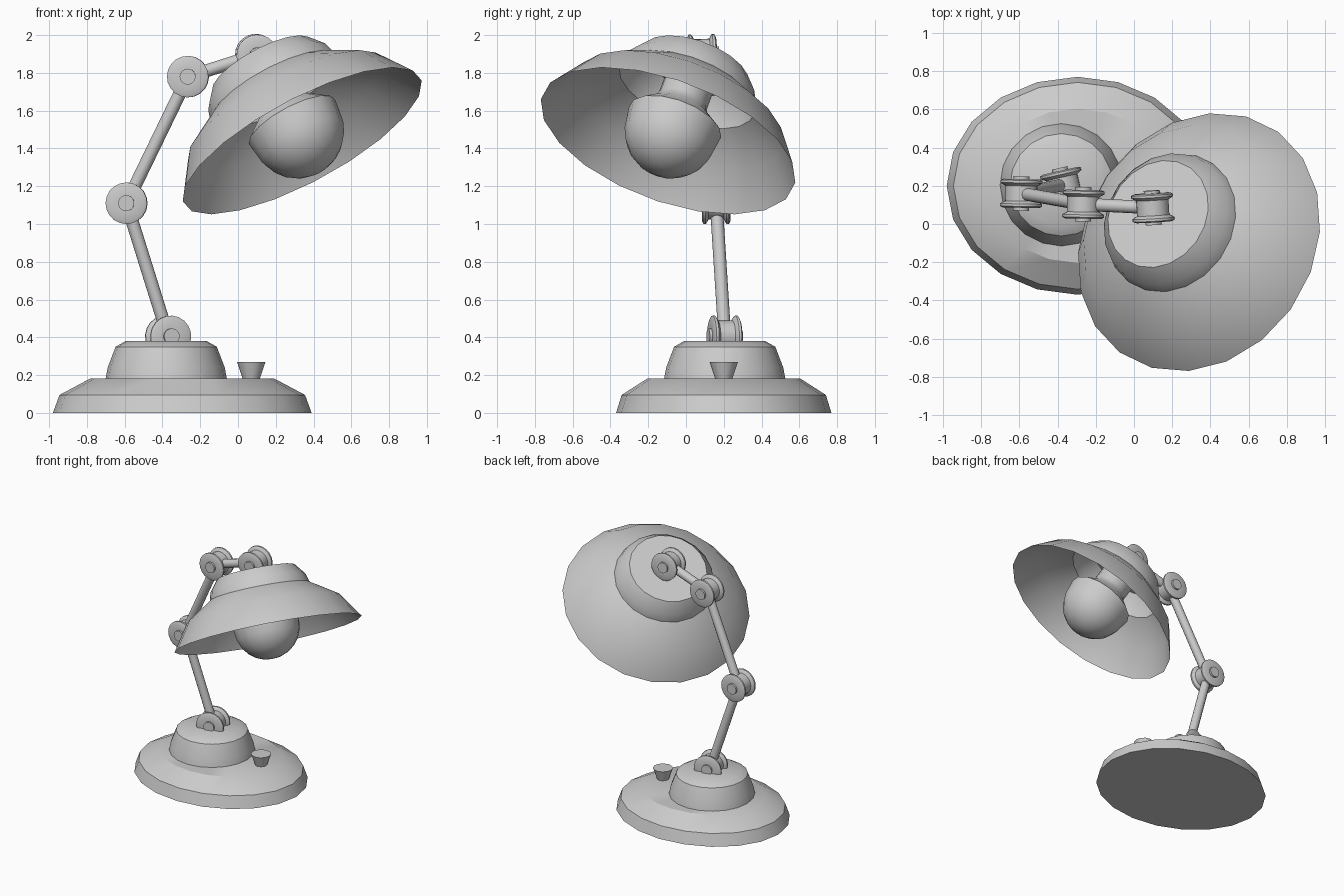
import bpy, bmesh, math
from mathutils import Vector

if "Cube" in bpy.data.objects:
    bpy.data.objects.remove(bpy.data.objects["Cube"])


def lathe(name, profile, origin, axis=(0, 0, 1), segs=20, sx=1.0, sy=1.0, angle=32):
    """Spin (radius, distance) points about an axis; radius 0 makes a pole."""
    bm = bmesh.new()
    rot = Vector((0, 0, 1)).rotation_difference(Vector(axis).normalized())
    rings = []
    for r, t in profile:
        n = 1 if r == 0 else segs
        ring = []
        for i in range(n):
            a = 2 * math.pi * i / segs
            p = Vector((r * math.cos(a) * sx, r * math.sin(a) * sy, t))
            ring.append(bm.verts.new(rot @ p + Vector(origin)))
        rings.append(ring)
    for a, b in zip(rings, rings[1:]):
        for i in range(segs):
            j = (i + 1) % segs
            quad = [a[i % len(a)], a[j % len(a)], b[j % len(b)], b[i % len(b)]]
            bm.faces.new(list(dict.fromkeys(quad)))
    me = bpy.data.meshes.new(name)
    bm.to_mesh(me)
    bm.free()
    ob = bpy.data.objects.new(name, me)
    bpy.context.collection.objects.link(ob)
    bpy.ops.object.select_all(action='DESELECT')
    ob.select_set(True)
    bpy.context.view_layer.objects.active = ob
    bpy.ops.object.shade_smooth_by_angle(angle=math.radians(angle))
    return ob


# Oval foot, dome and switch knob
lathe("base_foot", [(0, 0), (0.685, 0), (0.65, 0.095), (0.485, 0.183), (0, 0.183)],
      (-0.295, 0.2, 0), sy=0.832)
lathe("base_dome", [(0.322, 0.175), (0.31, 0.24), (0.268, 0.35), (0.215, 0.38), (0, 0.38)],
      (-0.38, 0.205, 0))
lathe("switch_knob", [(0, 0.17), (0.042, 0.17), (0.075, 0.27), (0, 0.27)],
      (0.07, 0.2, 0), segs=12)

# Pivot joints: hub barrel, two flanged discs and a pin
joints = [
    ((-0.37, 0.205, 0.405), (-0.22, 0.97, 0)),
    ((-0.59, 0.16, 1.11), (0.02, 1, 0)),
    ((-0.265, 0.103, 1.78), (0.02, 1, 0)),
    ((0.098, 0.085, 1.895), (-0.06, 1, 0.03)),
]
half = [(0.085, 0.0), (0.085, 0.04), (0.1, 0.048), (0.11, 0.055), (0.11, 0.068),
        (0.095, 0.075), (0.042, 0.075), (0.042, 0.09), (0, 0.09)]
joint_profile = [(r, -t) for r, t in reversed(half)] + half[1:]
for k, (pos, axis) in enumerate(joints):
    lathe(f"joint_{k + 1}", joint_profile, pos, axis)

# Arm rods between neighbouring joints
for k in range(3):
    a, b = Vector(joints[k][0]), Vector(joints[k + 1][0])
    lathe(f"arm_rod_{k + 1}", [(0.034, 0), (0.034, (b - a).length)], a, b - a, segs=12)

# Tilted lamp head, measured upward from the rim centre
rim, up = (0.34, -0.095, 1.44), (-0.45, 0.31, 0.836)
lathe("lamp_shade", [(0.711, 0), (0.58, 0.195), (0.38, 0.325), (0.362, 0.39),
                     (0.295, 0.475), (0, 0.475)], rim, up)

# Round bulb with its socket neck
bulb = [(0, -0.19)]
for deg in range(-75, 1, 15):
    e = math.radians(deg)
    bulb.append((0.25 * math.cos(e), 0.06 + 0.25 * math.sin(e)))
bulb += [(0.258, 0.12), (0.15, 0.21), (0.135, 0.25), (0.135, 0.47)]
lathe("light_bulb", bulb, rim, up, segs=16)
